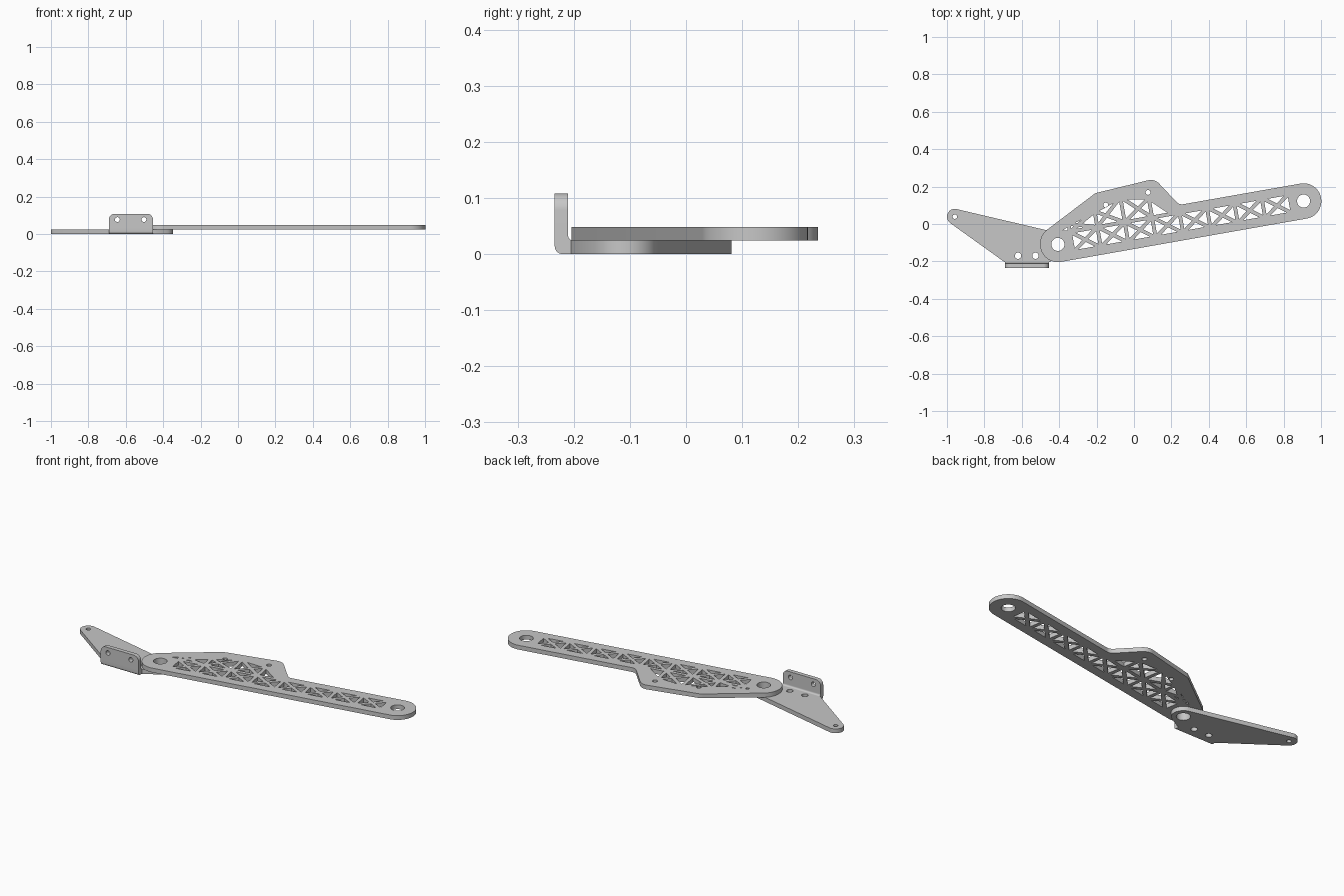
import bpy, bmesh
from math import cos, sin, tan, pi, radians
from mathutils import Vector, Matrix, geometry

if "Cube" in bpy.data.objects:
    bpy.data.objects.remove(bpy.data.objects["Cube"], do_unlink=True)

grey = bpy.data.materials.new("plain grey metal")
grey.use_nodes = True
grey.diffuse_color = (0.57, 0.57, 0.57, 1)
grey.node_tree.nodes["Principled BSDF"].inputs["Base Color"].default_value = (0.57, 0.57, 0.57, 1)


def circle(x, y, r, n=40):
    return [(x + r * cos(2 * pi * i / n), y + r * sin(2 * pi * i / n)) for i in range(n)]


def rounded(corners, steps=14):
    """Closed outline from (x, y, radius) corners."""
    pts = []
    for i, (x, y, r) in enumerate(corners):
        p = Vector((x, y, 0))
        if r == 0:
            pts.append((x, y))
            continue
        a = (Vector((*corners[i - 1][:2], 0)) - p).normalized()
        b = (Vector((*corners[(i + 1) % len(corners)][:2], 0)) - p).normalized()
        half = a.angle(b) / 2
        centre = p + (a + b).normalized() * (r / sin(half))
        reach = r / tan(half)
        start = (p + a * reach - centre).normalized()
        end = (p + b * reach - centre).normalized()
        for k in range(steps + 1):
            q = centre + start.slerp(end, k / steps).normalized() * r
            pts.append((q.x, q.y))
    return pts


def plate(name, loops, thickness, matrix):
    """Flat plate: first loop is the outline, the others are holes."""
    curve = bpy.data.curves.new(name, "CURVE")
    curve.dimensions = "2D"
    curve.fill_mode = "BOTH"
    curve.extrude = thickness / 2
    for loop in loops:
        spline = curve.splines.new("POLY")
        spline.points.add(len(loop) - 1)
        for point, (x, y) in zip(spline.points, loop):
            point.co = (x, y, 0, 1)
        spline.use_cyclic_u = True
    temp = bpy.data.objects.new(name + "_curve", curve)
    bpy.context.collection.objects.link(temp)
    bpy.context.view_layer.update()
    mesh = bpy.data.meshes.new_from_object(
        temp.evaluated_get(bpy.context.evaluated_depsgraph_get()))
    bpy.data.objects.remove(temp, do_unlink=True)
    bm = bmesh.new()
    bm.from_mesh(mesh)
    bmesh.ops.remove_doubles(bm, verts=bm.verts, dist=1e-5)
    bmesh.ops.recalc_face_normals(bm, faces=bm.faces)
    bm.to_mesh(mesh)
    bm.free()
    mesh.transform(matrix)
    mesh.materials.clear()
    mesh.materials.append(grey)
    mesh.name = name
    obj = bpy.data.objects.new(name, mesh)
    bpy.context.collection.objects.link(obj)
    bpy.ops.object.select_all(action="DESELECT")
    obj.select_set(True)
    bpy.context.view_layer.objects.active = obj
    bpy.ops.object.shade_smooth_by_angle(angle=radians(30))
    return obj


def inset_triangle(a, b, c, gap=0.01):
    """Triangle pulled in from its sides to leave struts."""
    a, b, c = Vector(a), Vector(b), Vector(c)
    la, lb, lc = (b - c).length, (c - a).length, (a - b).length
    total = la + lb + lc
    centre = (a * la + b * lb + c * lc) / total
    radius = 2 * geometry.area_tri(a, b, c) / total
    scale = max(0.1, 1 - gap / radius)
    return [tuple(centre + (p - centre) * scale) for p in (a, b, c)]


def crossed_bay(a, b, c, d):
    """Four triangular windows around an X brace."""
    mid = geometry.intersect_line_line_2d(a, c, b, d)
    return [inset_triangle(p, q, mid) for p, q in ((a, b), (b, c), (c, d), (d, a))]


# Arm plate, drawn along its own axis from the pivot
PIVOT = (-0.407, -0.109)
LENGTH, R, PLATE = 1.334, 0.095, 0.024
arm_outline = rounded([
    (-R, -R, R), (LENGTH + R, -R, R), (LENGTH + R, R, R), (0.676, R, 0.04),
    (0.57, 0.256, 0.06), (0.245, 0.235, 0.06), (-R, 0.061, R)])
arm = [arm_outline, circle(0, 0, 0.035), circle(LENGTH, 0, 0.035),
       circle(0.523, 0.19, 0.013, 20), circle(0.289, 0.163, 0.013, 20)]

# Long row of braced bays
BAYS, FIRST, LAST, V = 8, 0.075, 1.265, 0.055
step = (LAST - FIRST) / BAYS
for i in range(BAYS):
    u = FIRST + i * step
    arm += crossed_bay((u, -V), (u + step, -V), (u + step, V), (u, V))

# Upper braced bays under the raised edge
tops = [0.098, 0.14, 0.19, 0.16]
for i in range(3):
    u = FIRST + i * step
    arm += crossed_bay((u, V), (u + step, V), (u + step, tops[i + 1]), (u, tops[i]))
u = FIRST + 3 * step
arm.append(inset_triangle((u, V), (u + 0.11, V), (u, tops[3])))
arm.append(inset_triangle((0.0, 0.06), (FIRST, V), (FIRST, tops[0])))
plate("arm_plate", arm, PLATE,
      Matrix.Translation((*PIVOT, 0.036)) @ Matrix.Rotation(radians(10), 4, "Z"))

# Bracket base plate under the pivot
X0, X1 = -0.69, -0.455
cloud = circle(-0.958, 0.039, 0.042) + circle(*PIVOT, 0.06) + [(X0, -0.205), (X1, -0.205)]
base_outline = [cloud[i] for i in geometry.convex_hull_2d([Vector(p) for p in cloud])]
plate("bracket_base",
      [base_outline, circle(*PIVOT, 0.035), circle(-0.958, 0.039, 0.012, 20),
       circle(-0.62, -0.17, 0.017, 24), circle(-0.527, -0.17, 0.017, 24)],
      PLATE, Matrix.Translation((0, 0, 0.012)))

# Upright flange with two holes
flange = rounded([(X0, 0.034, 0), (X1, 0.034, 0), (X1, 0.108, 0.03), (X0, 0.108, 0.03)])
plate("bracket_flange",
      [flange, circle(-0.645, 0.077, 0.013, 20), circle(-0.503, 0.077, 0.013, 20)],
      PLATE, Matrix.Translation((0, -0.222, 0)) @ Matrix.Rotation(pi / 2, 4, "X"))

# Rounded bend joining base and flange
bend = rounded([(-0.234, 0.034, 0), (-0.234, 0, 0.014), (-0.2, 0, 0),
                (-0.2, 0.024, 0), (-0.21, 0.024, 0.009), (-0.21, 0.034, 0)], 8)
yz_to_world = Matrix(((0, 0, 1, (X0 + X1) / 2), (1, 0, 0, 0), (0, 1, 0, 0), (0, 0, 0, 1)))
plate("bracket_bend", [bend], X1 - X0, yz_to_world)
